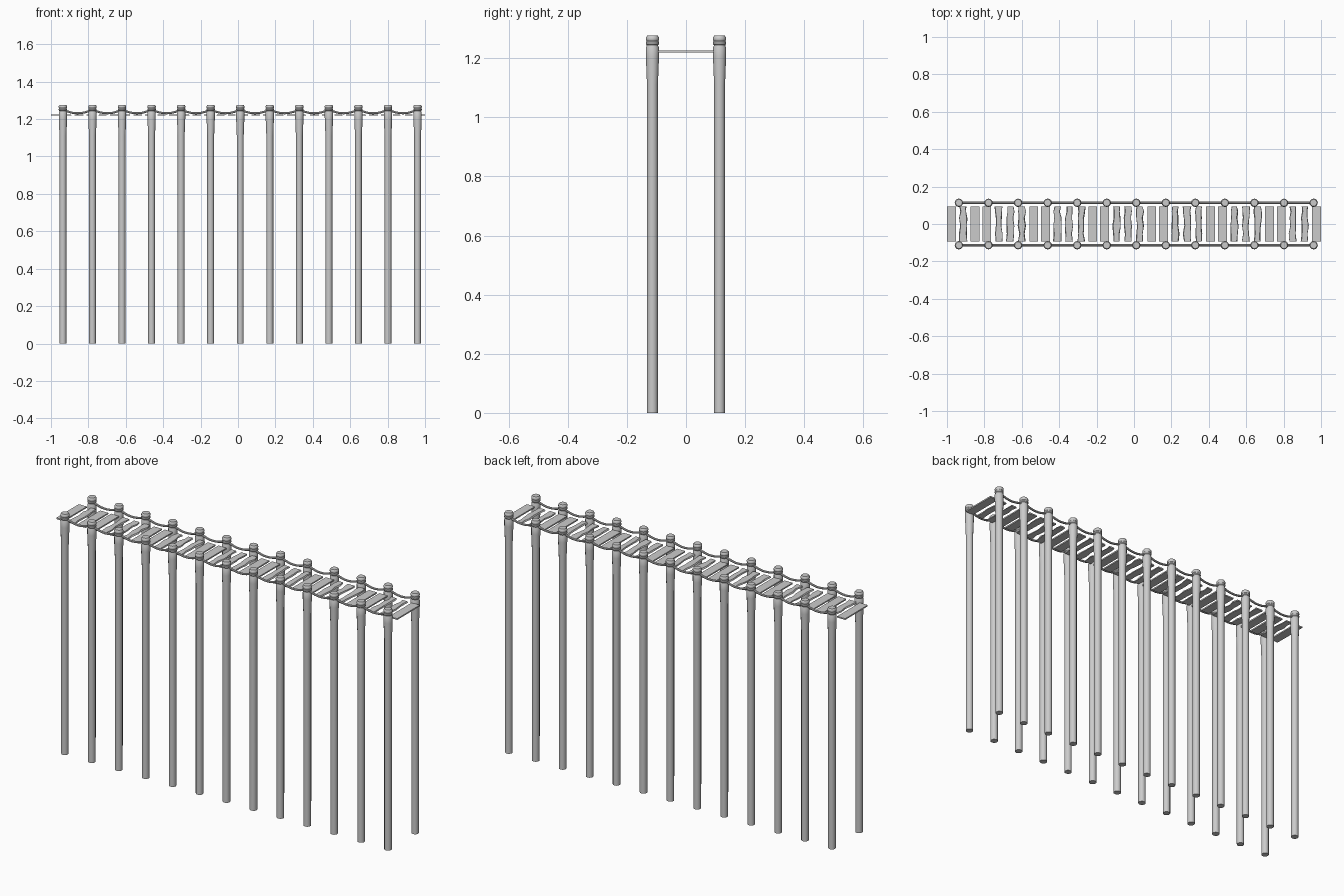
import bpy, bmesh, math, random

if "Cube" in bpy.data.objects:
    bpy.data.objects.remove(bpy.data.objects["Cube"])
random.seed(4)

POST_X = [-0.936 + 0.158 * i for i in range(13)]
POST_Y = 0.1135


def make_object(name, bm, smooth=True):
    bmesh.ops.recalc_face_normals(bm, faces=bm.faces[:])
    me = bpy.data.meshes.new(name)
    bm.to_mesh(me)
    bm.free()
    ob = bpy.data.objects.new(name, me)
    bpy.context.collection.objects.link(ob)
    if smooth:
        bpy.ops.object.select_all(action='DESELECT')
        ob.select_set(True)
        bpy.context.view_layer.objects.active = ob
        bpy.ops.object.shade_smooth_by_angle(angle=math.radians(35))
    return ob


def lathe(bm, profile, x, y, sides=12):
    rings = []
    for r, z in profile:
        rings.append([bm.verts.new((x + r * math.cos(2 * math.pi * k / sides),
                                    y + r * math.sin(2 * math.pi * k / sides), z))
                      for k in range(sides)])
    for a, b in zip(rings, rings[1:]):
        for k in range(sides):
            n = (k + 1) % sides
            bm.faces.new((a[k], a[n], b[n], b[k]))
    bm.faces.new(rings[0][::-1])
    bm.faces.new(rings[-1])


def rope_span(bm, x0, x1, y, top=1.252, low=1.231, r=0.0055, steps=10, sides=8):
    rings = []
    for i in range(steps + 1):
        t = i / steps
        x = x0 + (x1 - x0) * t
        z = low + (top - low) * (2 * t - 1) ** 2
        slope = math.atan(4 * (top - low) * (2 * t - 1) / (x1 - x0))
        ring = []
        for k in range(sides):
            a = 2 * math.pi * k / sides
            u = r * math.sin(a)
            ring.append(bm.verts.new((x - u * math.sin(slope), y + r * math.cos(a),
                                      z + u * math.cos(slope))))
        rings.append(ring)
    for a, b in zip(rings, rings[1:]):
        for k in range(sides):
            n = (k + 1) % sides
            bm.faces.new((a[k], a[n], b[n], b[k]))
    bm.faces.new(rings[0])
    bm.faces.new(rings[-1])


def plank(bm, x, worn, half_w=0.0235, half_l=0.0945, z0=1.2185, z1=1.2255):
    # outline stations along the length; worn planks get chipped edges
    stations = [-1, -0.55, -0.1, 0.35, 0.7, 1] if worn else [-1, 1]
    rows = []
    for s in stations:
        chip = [random.uniform(0, 0.010) if worn else 0 for _ in range(2)]
        bevel = [random.uniform(0, 0.005) if worn else 0 for _ in range(2)]
        l0, r0 = x - half_w + chip[0], x + half_w - chip[1]
        y = s * half_l
        rows.append([bm.verts.new(p) for p in (
            (l0, y, z0), (r0, y, z0), (r0 - bevel[1], y, z1), (l0 + bevel[0], y, z1))])
    for a, b in zip(rows, rows[1:]):
        for k in range(4):
            n = (k + 1) % 4
            bm.faces.new((a[k], a[n], b[n], b[k]))
    bm.faces.new(rows[0])
    bm.faces.new(rows[-1])


# Posts: slim shaft, flared top, two grooves and a bevelled cap
PROFILE = [(0.0185, 0), (0.0185, 1.11), (0.0222, 1.205), (0.0222, 1.236),
           (0.0195, 1.241), (0.0195, 1.244), (0.0225, 1.248), (0.0225, 1.255),
           (0.0200, 1.258), (0.0225, 1.262), (0.0225, 1.269), (0.0180, 1.276)]
for side, y in (("front", -POST_Y), ("back", POST_Y)):
    for i, x in enumerate(POST_X):
        bm = bmesh.new()
        lathe(bm, PROFILE, x, y)
        make_object(f"{side}_post_{i + 1}", bm)

    # Sagging rope slung from post to post
    bm = bmesh.new()
    for a, b in zip(POST_X, POST_X[1:]):
        rope_span(bm, a, b, y)
    make_object(f"{side}_rope", bm)

# Deck planks: two plain ones in every five, the rest worn
for i in range(32):
    bm = bmesh.new()
    plain = i in (0, 31) or i % 5 in (2, 3)
    plank(bm, -0.9765 + 0.063 * i, not plain)
    make_object(f"deck_plank_{i + 1}", bm, smooth=False)
